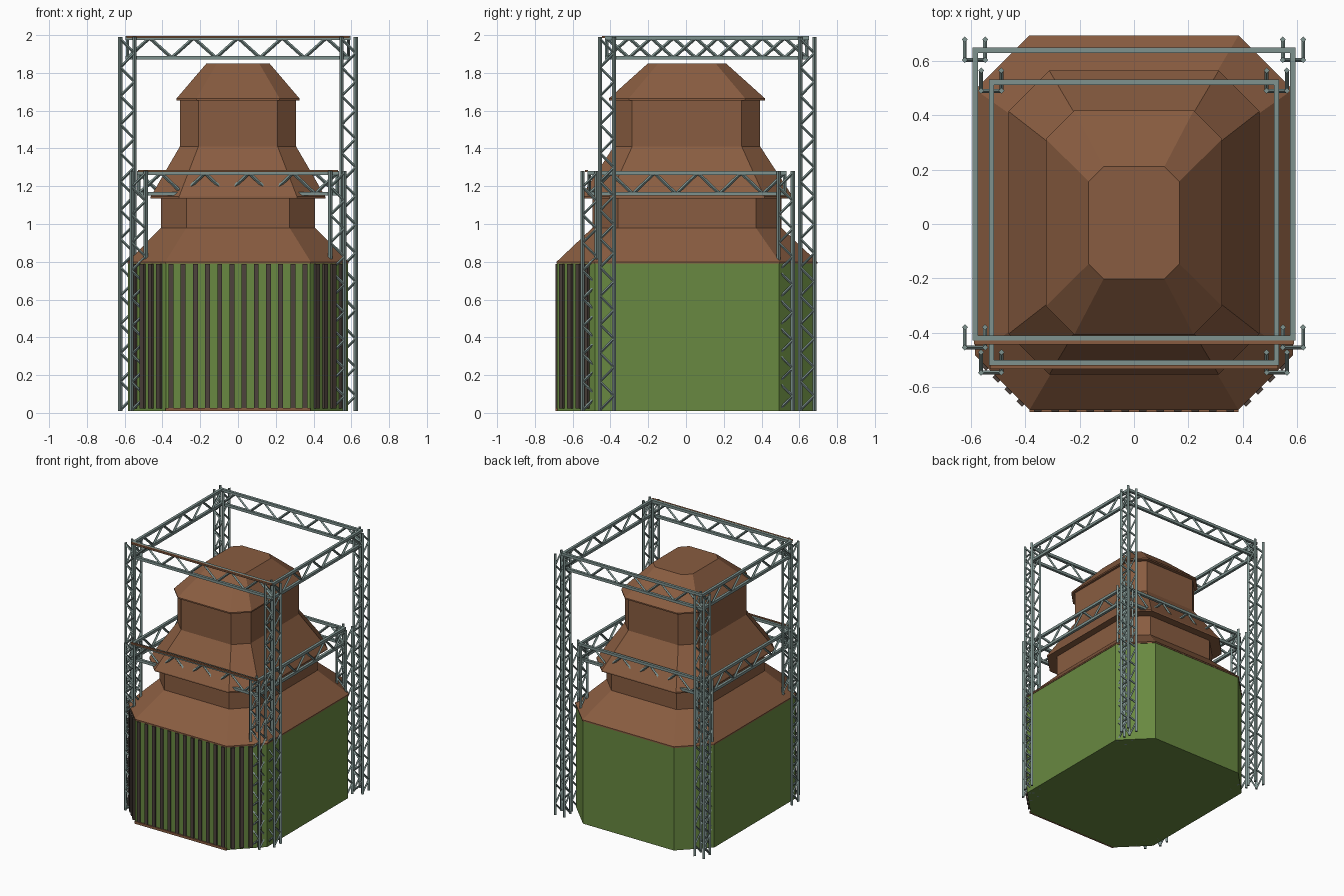
import bpy, bmesh, math
from mathutils import Vector, Matrix

if "Cube" in bpy.data.objects:
    bpy.data.objects.remove(bpy.data.objects["Cube"])


def material(name, rgb):
    m = bpy.data.materials.new(name)
    m.use_nodes = True
    m.diffuse_color = (*rgb, 1)
    m.node_tree.nodes["Principled BSDF"].inputs["Base Color"].default_value = (*rgb, 1)
    return m


BROWN = material("roof brown", (0.25, 0.108, 0.052))
GREEN = material("wall green", (0.14, 0.25, 0.052))
STEEL = material("truss grey", (0.21, 0.29, 0.275))
DARK = material("slat dark brown", (0.075, 0.055, 0.045))


def finish(bm, name, mat):
    bmesh.ops.recalc_face_normals(bm, faces=bm.faces)
    mesh = bpy.data.meshes.new(name)
    bm.to_mesh(mesh)
    bm.free()
    mesh.materials.append(mat)
    obj = bpy.data.objects.new(name, mesh)
    bpy.context.collection.objects.link(obj)
    return obj


def octagon_loft(name, mat, rings, cy=0.005):
    """Stack chamfered rectangles given as (z, half width, half depth, chamfer)."""
    bm = bmesh.new()
    loops = []
    for z, w, d, c in rings:
        pts = [(w - c, -d), (w, c - d), (w, d - c), (w - c, d),
               (c - w, d), (-w, d - c), (-w, c - d), (c - w, -d)]
        loops.append([bm.verts.new((x, y + cy, z)) for x, y in pts])
    for a, b in zip(loops, loops[1:]):
        for i in range(8):
            j = (i + 1) % 8
            bm.faces.new((a[i], a[j], b[j], b[i]))
    bm.faces.new(loops[0][::-1])
    bm.faces.new(loops[-1])
    return finish(bm, name, mat)


def box(bm, centre, size, angle=0):
    mat = (Matrix.Translation(centre) @ Matrix.Rotation(angle, 4, 'Z')
           @ Matrix.Diagonal((*size, 1)))
    bmesh.ops.create_cube(bm, size=1, matrix=mat)


def rod(bm, a, b, r, turn=0):
    a, b = Vector(a), Vector(b)
    d = b - a
    mat = (Matrix.Translation((a + b) / 2) @ d.to_track_quat('Z', 'Y').to_matrix().to_4x4()
           @ Matrix.Rotation(turn, 4, 'Z'))
    bmesh.ops.create_cone(bm, cap_ends=True, segments=4, radius1=r, radius2=r,
                          depth=d.length, matrix=mat)


def zigzag(bm, a, b, offset, steps, r, phase=0):
    """Lattice bars bouncing between the line a-b and its offset copy."""
    a, b, offset = Vector(a), Vector(b), Vector(offset)
    pts = [a.lerp(b, i / steps) + offset * ((i + phase) % 2) for i in range(steps + 1)]
    for p, q in zip(pts, pts[1:]):
        rod(bm, p, q, r)


# Walls and tiered roof
octagon_loft("walls", GREEN, [(0.01, 0.582, 0.687, 0.2), (0.79, 0.582, 0.687, 0.2)])
eave, neck = (0.585, 0.69, 0.2), (0.408, 0.5, 0.135)
mid_eave, upper_neck = (0.462, 0.56, 0.15), (0.308, 0.388, 0.098)
top_eave, crown = (0.325, 0.413, 0.105), (0.167, 0.207, 0.055)
octagon_loft("tiered_roof", BROWN, [
    (0.79, *eave), (0.80, *eave), (0.98, *neck), (1.135, *neck),
    (1.135, *mid_eave), (1.145, *mid_eave), (1.41, *upper_neck), (1.655, *upper_neck),
    (1.655, *top_eave), (1.665, *top_eave), (1.85, *crown)])

# Vertical slats on the front and the two front corners
bm = bmesh.new()
for i in range(12):
    box(bm, ((i - 5.5) * 0.0645, -0.684, 0.405), (0.026, 0.012, 0.765))
for side in (-1, 1):
    for i in range(4):
        t = 0.03 + i * 0.044
        box(bm, (side * (0.384 + t), -0.684 + t, 0.405), (0.028, 0.026, 0.765),
            side * math.pi / 4)
finish(bm, "front_slats", DARK)

# Brown trim strips on the front
bm = bmesh.new()
box(bm, (0, -0.686, 0.018), (0.77, 0.012, 0.018))
box(bm, (0, -0.437, 1.99), (1.18, 0.014, 0.012))
box(bm, (0, -0.527, 1.28), (1.06, 0.014, 0.012))
finish(bm, "front_trim", BROWN)


def column(name, x, y, height, steps):
    """Four posts, latticed on three sides and open to the back."""
    bm = bmesh.new()
    h = 0.0375
    for sx in (-h, h):
        for sy in (-h, h):
            rod(bm, (x + sx, y + sy, 0.01), (x + sx, y + sy, height), 0.011)
        zigzag(bm, (x + sx, y - h, 0.015), (x + sx, y - h, height - 0.01),
               (0, 2 * h, 0), steps, 0.007)
    zigzag(bm, (x - h, y - h, 0.015), (x - h, y - h, height - 0.01),
           (2 * h, 0, 0), steps, 0.007)
    finish(bm, name, STEEL)


def ring(name, w, front, back, low, high, nx, ny, phase_x, phase_y):
    """Rectangular girder ring with two chords and lattice bars."""
    bm = bmesh.new()
    up = (0, 0, high - low)
    e = 0.01
    for z in (low, high):
        for y in (front, back):
            rod(bm, (-w - e, y, z), (w + e, y, z), 0.0142, math.pi / 4)
        for x in (-w, w):
            rod(bm, (x, front, z), (x, back, z), 0.0142, math.pi / 4)
    for i, y in enumerate((front, back)):
        zigzag(bm, (-w, y, low), (w, y, low), up, nx, 0.009, i * phase_x)
    for i, x in enumerate((-w, w)):
        zigzag(bm, (x, front, low), (x, back, low), up, ny, 0.009, i * phase_y)
    finish(bm, name, STEEL)


# Columns and girder rings of the outer and inner frames
for side, label in ((1, "left"), (-1, "right")):
    column("tall_front_column_" + label, side * 0.586, -0.418, 1.99, 26)
    column("tall_back_column_" + label, side * 0.586, 0.642, 1.99, 26)
    column("short_front_column_" + label, side * 0.526, -0.51, 1.28, 17)
    column("short_back_column_" + label, side * 0.526, 0.528, 1.28, 17)
ring("upper_girder_ring", 0.585, -0.42, 0.64, 1.88, 1.985, 10, 9, 0, 1)
ring("lower_girder_ring", 0.525, -0.512, 0.522, 1.16, 1.27, 9, 9, 1, 0)
